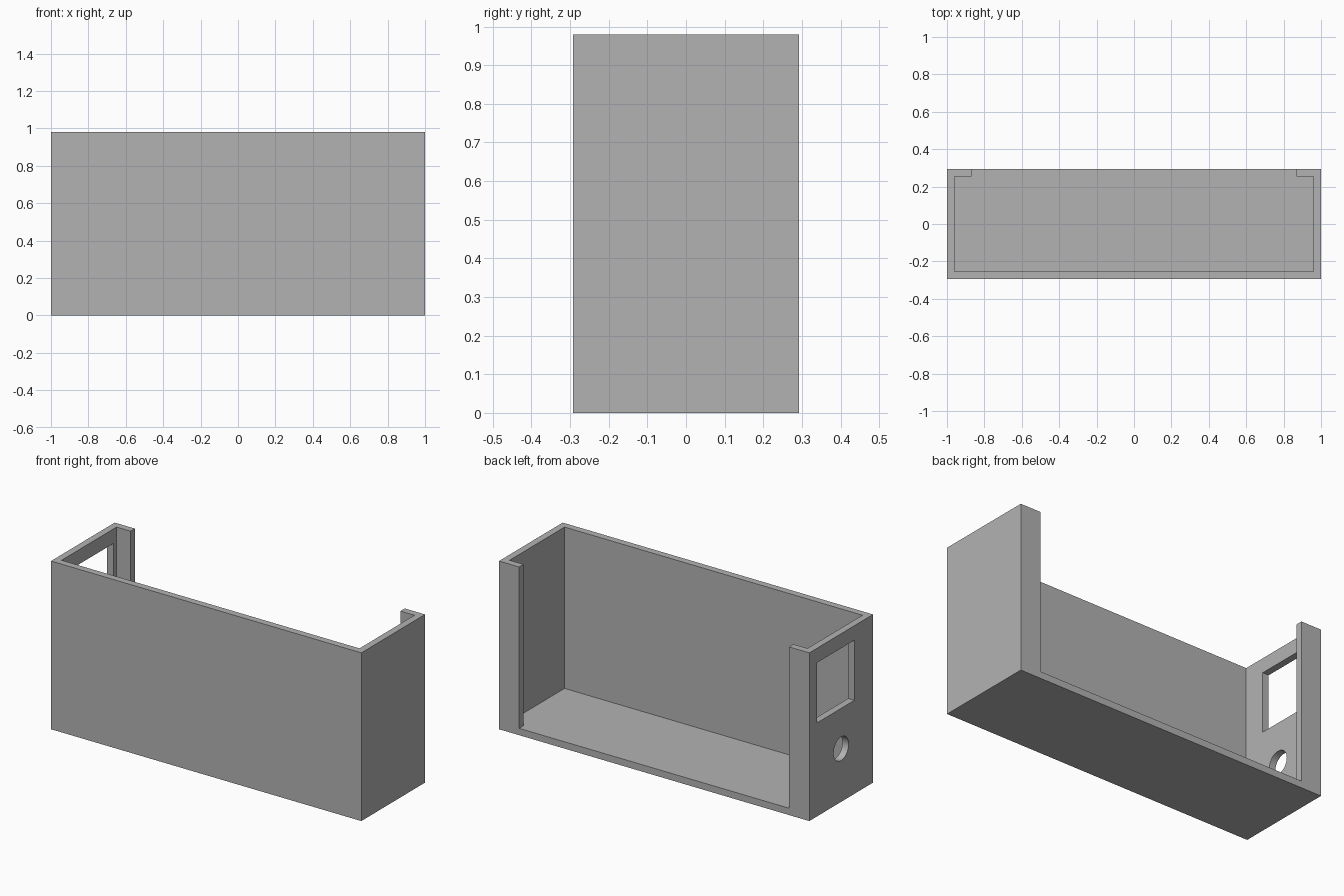
import bpy
import math

if "Cube" in bpy.data.objects:
    bpy.data.objects.remove(bpy.data.objects["Cube"])

W, D, H, T = 1.0, 0.293, 0.98, 0.04   # half width, half depth, height, wall


def box(name, x0, x1, y0, y1, z0, z1):
    bpy.ops.mesh.primitive_cube_add(
        size=1, location=((x0 + x1) / 2, (y0 + y1) / 2, (z0 + z1) / 2))
    ob = bpy.context.object
    ob.name = name
    ob.scale = (x1 - x0, y1 - y0, z1 - z0)
    bpy.ops.object.transform_apply(location=True, rotation=True, scale=True)
    return ob


def cut(body, cutter):
    cutter.hide_render = True
    mod = body.modifiers.new("cut", 'BOOLEAN')
    mod.operation = 'DIFFERENCE'
    mod.solver = 'EXACT'
    mod.object = cutter
    bpy.context.view_layer.objects.active = body
    bpy.ops.object.modifier_apply(modifier=mod.name)
    bpy.data.objects.remove(cutter, do_unlink=True)


# Outer block
case = box("case", -W, W, -D, D, 0, H)

# Hollow interior, open at the top
cut(case, box("cavity", -W + T, W - T, -D + T, D - T, T, H + 0.2))

# Open back between the two corner lips
cut(case, box("back_opening", -0.87, 0.87, 0.1, D + 0.2, T, H + 0.2))

# Square window in the left wall
cut(case, box("window", -W - 0.1, -W + 0.08, -0.122, 0.224, 0.545, 0.895))

# Round cable hole below the window
bpy.ops.mesh.primitive_cylinder_add(
    vertices=48, radius=0.069, depth=0.2, location=(-W, 0, 0.31),
    rotation=(0, math.pi / 2, 0))
cut(case, bpy.context.object)

# Single grey material
grey = bpy.data.materials.new("grey")
grey.diffuse_color = (0.45, 0.45, 0.45, 1)
grey.use_nodes = True
grey.node_tree.nodes["Principled BSDF"].inputs["Base Color"].default_value = grey.diffuse_color
case.data.materials.clear()
case.data.materials.append(grey)

# Smooth hole wall, sharp box edges
bpy.ops.object.select_all(action='DESELECT')
case.select_set(True)
bpy.context.view_layer.objects.active = case
bpy.ops.object.shade_smooth_by_angle(angle=math.radians(30))
